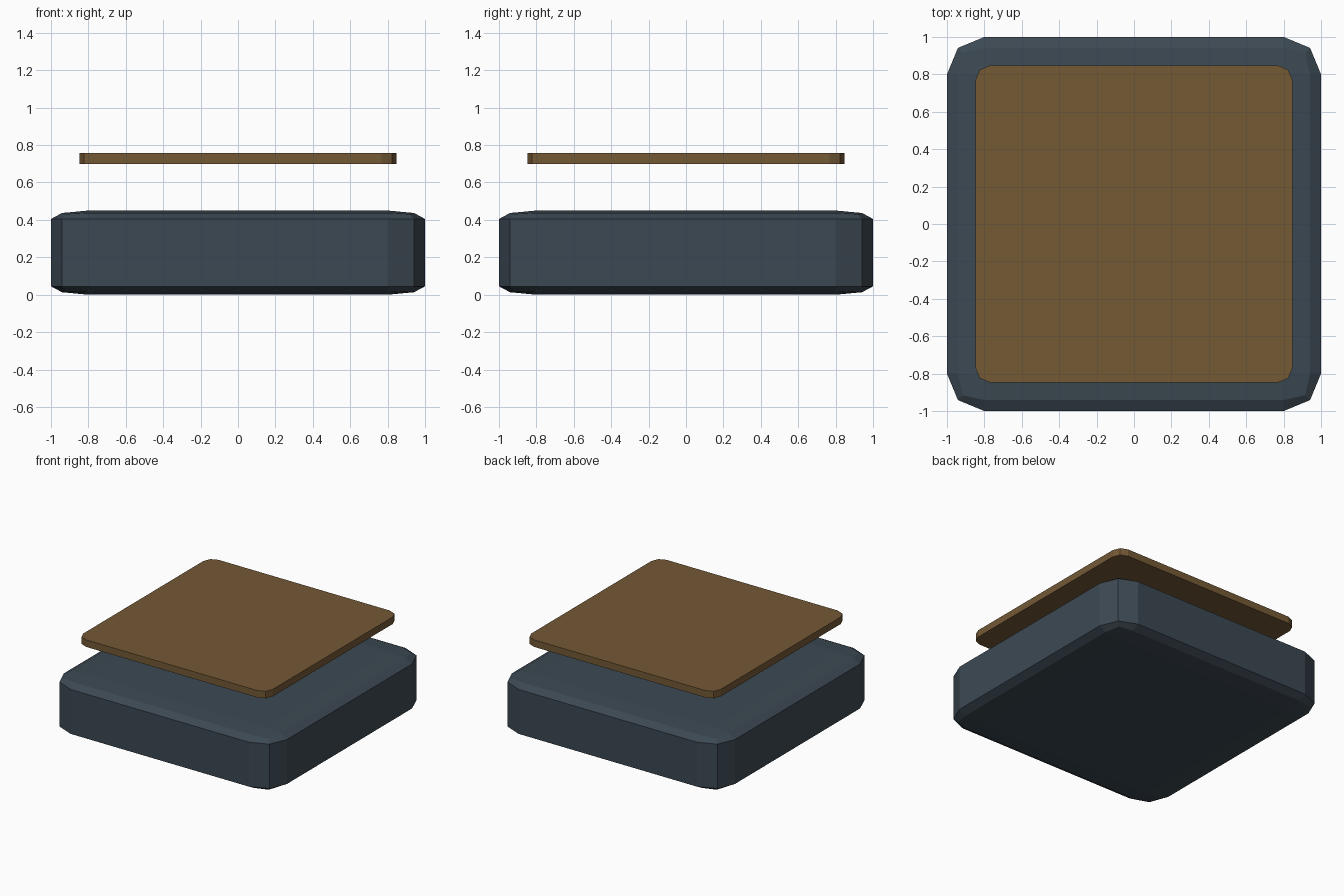
import bpy, bmesh
from mathutils import Vector

if "Cube" in bpy.data.objects:
    bpy.data.objects.remove(bpy.data.objects["Cube"])


def material(name, color):
    mat = bpy.data.materials.new(name)
    mat.diffuse_color = (*color, 1)
    mat.use_nodes = True
    mat.node_tree.nodes["Principled BSDF"].inputs["Base Color"].default_value = mat.diffuse_color
    return mat


def rounded_block(name, size, z_mid, bevel, mat, stretch=1.0, upright_only=False):
    """Box with two-segment bevels; stretch flattens it after bevelling."""
    bm = bmesh.new()
    bmesh.ops.create_cube(bm, size=1)
    bmesh.ops.scale(bm, vec=Vector(size), verts=bm.verts)
    edges = [e for e in bm.edges
             if not upright_only or abs(e.verts[0].co.z - e.verts[1].co.z) > 1e-4]
    bmesh.ops.bevel(bm, geom=edges, offset=bevel, offset_type='OFFSET',
                    segments=2, profile=0.5, affect='EDGES')
    bmesh.ops.scale(bm, vec=Vector((1, 1, stretch)), verts=bm.verts)
    bmesh.ops.translate(bm, vec=Vector((0, 0, z_mid)), verts=bm.verts)
    mesh = bpy.data.meshes.new(name)
    bm.to_mesh(mesh)
    bm.free()
    mesh.materials.append(mat)
    obj = bpy.data.objects.new(name, mesh)
    bpy.context.collection.objects.link(obj)
    return obj


slate = material("slate", (0.045, 0.066, 0.086))
bronze = material("bronze", (0.175, 0.1, 0.036))

# Heavy base: bevelled cube flattened to 0.45 high
rounded_block("base", (2, 2, 2), 0.225, 0.2, slate, stretch=0.225)

# Thin plate floating above, only its upright corners rounded
rounded_block("top_plate", (1.696, 1.696, 0.057), 0.7285, 0.08, bronze,
              upright_only=True)
